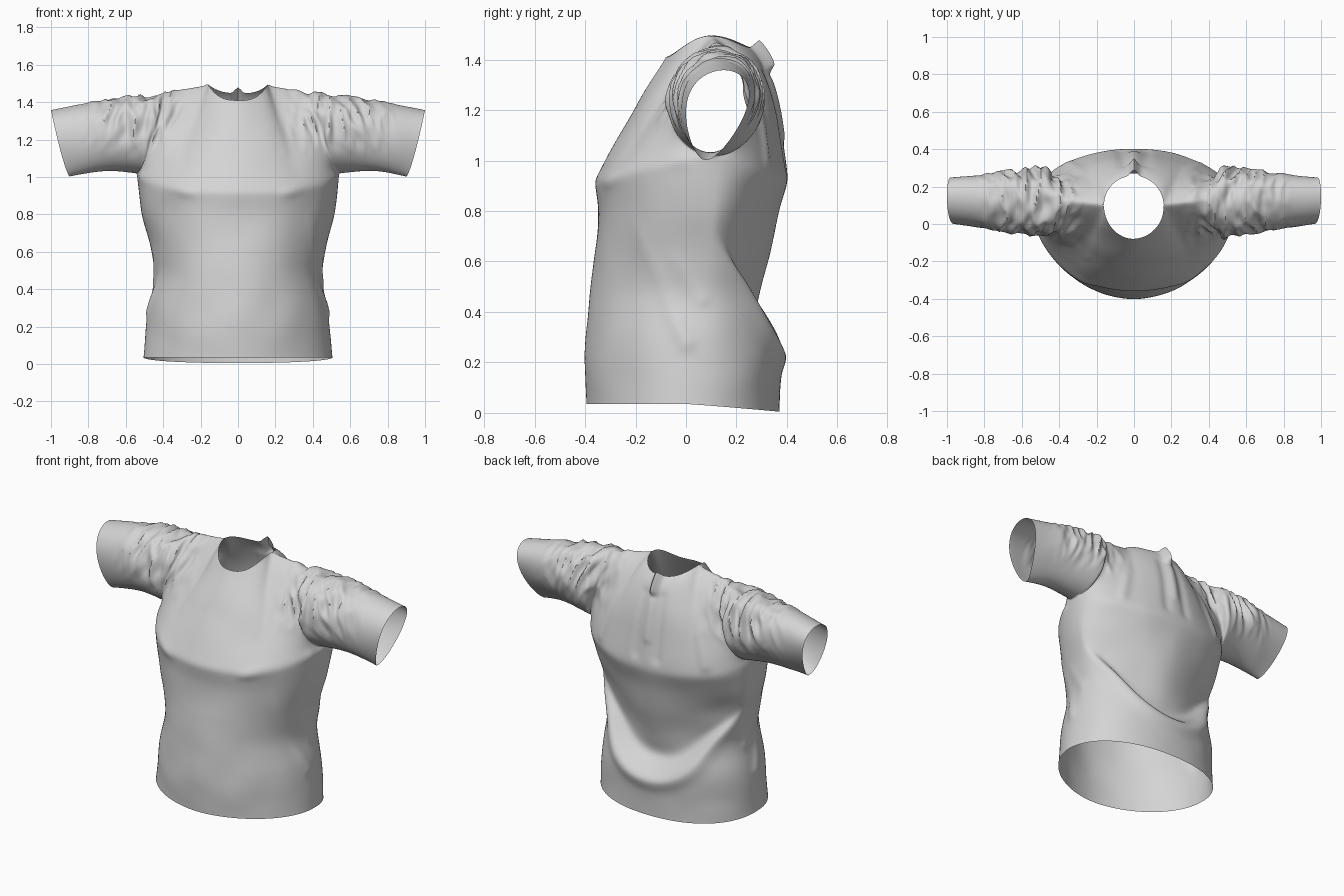
import bpy, bmesh, math
from math import sin, cos, pi
from mathutils import Vector, noise

if "Cube" in bpy.data.objects:
    bpy.data.objects.remove(bpy.data.objects["Cube"])

COLS, LOW, UP, ARM = 96, 80, 48, 64
FRONT, BACK = -1, 1

# Silhouette profiles as (height, value)
WIDTH = [(0, .508), (.15, .495), (.3, .48), (.47, .445), (.6, .465), (.8, .515), (1.02, .54)]
SEAM = [(0, .0), (.4, .05), (.7, .1), (1.02, .11)]
BELLY = [(0, -.392), (.2, -.402), (.4, -.387), (.6, -.365), (.8, -.35), (.92, -.362)]
SPINE = [(0, .37), (.15, .378), (.235, .4), (.28, .35), (.33, .275), (.43, .28), (.62, .33), (.8, .37), (.92, .402)]

# Cloth folds as (start, end, radius, height), repeated on both sides
FOLDS = [
    ((.42, -.25, .78), (.48, 0, .28), .035, .012),
    ((.48, -.05, .6), (.46, .06, .45), .03, .008),
    ((.25, -.34, .91), (.5, -.02, 1.0), .03, .008),
    ((.21, -.02, 1.44), (.27, -.2, 1.15), .025, .015),
    ((.3, .0, 1.4), (.38, -.12, 1.2), .02, .015),
    ((0, .24, 1.48), (0, .32, 1.37), .02, .045),
    ((0, .34, 1.32), (0, .38, 1.1), .025, .01),
    ((.06, .33, 1.35), (.07, .4, 1.0), .03, -.01),
    ((.24, .28, 1.38), (.36, .33, 1.0), .03, .01),
]


def mix(a, b, t):
    return a + (b - a) * t


def ramp(a, b, x):
    t = min(1, max(0, (x - a) / (b - a)))
    return t * t * (3 - 2 * t)


def profile(keys, z):
    """Smooth curve through the keys, constant past the ends."""
    z = min(max(z, keys[0][0]), keys[-1][0])
    n = len(keys)

    def slope(i):
        a, b = keys[max(i - 1, 0)], keys[min(i + 1, n - 1)]
        return (b[1] - a[1]) / (b[0] - a[0])
    i = next(j for j in range(n - 1) if z <= keys[j + 1][0])
    (z0, p), (z1, q) = keys[i], keys[i + 1]
    h = z1 - z0
    t = (z - z0) / h
    e = t * t * (3 - 2 * t)
    return mix(p, q, e) + h * t * (1 - t) * ((1 - t) * slope(i) - t * slope(i + 1))


# Body below the chest line: rounded half sections meeting at the side seams
def lower(side, u, v):
    s, c = sin(u * pi / 2), max(0, cos(u * pi / 2))
    hem = .035 - (.03 * c if side == BACK else 0)
    z = mix(hem, 1.02 - .1 * c, v)
    seam = profile(SEAM, z)
    if side == FRONT:
        depth = profile(BELLY, z)
        power = mix(1.08, .92, ramp(0, .9, z))
    else:
        # The tuck across the back rises towards the sides
        depth = profile(SPINE, z - .38 * s * s * (1 - ramp(.65, 1, z)))
        power = .9 + .17 * ramp(.2, .6, z) - .12 * ramp(.75, 1, z)
    x = math.copysign(abs(s) ** power, s) * profile(WIDTH, z)
    return Vector((x, seam + (depth - seam) * c ** power, z))


# Neckline and shoulder seam
def top_edge(side, u):
    a, sign = abs(u), math.copysign(1, u)
    if a >= .4:
        t = (a - .4) / .6
        return Vector((sign * mix(.16, .46, t), mix(.1, .13, t), mix(1.495, 1.435, t)))
    q = a / .4 * pi / 2
    low = 1.41 if side == FRONT else 1.45
    reach = .18 if side == FRONT else .16
    return Vector((sign * .16 * sin(q), .1 + side * reach * cos(q), mix(low, 1.495, sin(q) ** 3)))


# Chest and back panels, curving over to the shoulders and around the armholes
def upper(side, u, v):
    a, b, t = abs(u), lower(side, u, 1), top_edge(side, u)
    k = .05 + .4 * a * a if side == FRONT else .7
    w = a ** 5
    vz = mix(mix(v, sin(v * pi / 2), k), (1 - cos(pi * v)) / 2, w)
    vy = mix(v, 1 - cos(v * pi / 2), k)
    x = mix(b.x, t.x, v) * (1 - .05 * sin(pi * v) * w)
    y = mix(b.y, t.y, vy) + side * .19 * sin(pi * v) * w
    return Vector((x, y, mix(b.z, t.z, vz)))


# Sleeve: from the armhole loop to a slanted teardrop cuff
def sleeve(sign, t, s):
    side, v = (FRONT, 2 * t) if t <= .5 else (BACK, 2 - 2 * t)
    root = upper(side, sign, v)
    a = 2 * pi * t
    rise = (1 - cos(a)) / 2
    y = .15 - .115 * sin(a) * (1 - .35 * cos(a)) - .035 * (1 + cos(a))
    cuff = Vector((sign * (.9 + .1 * rise ** .75), y, 1.002 + .356 * rise))
    p = root.lerp(cuff, s)
    p.z += .02 * sin(pi * s) * (1 if cos(a) > 0 else 1 + cos(a) * .5) * abs(cos(a))
    return p


def add_grid(bm, func, nu, nv):
    rows = [[bm.verts.new(func(i / nu, j / nv)) for i in range(nu + 1)] for j in range(nv + 1)]
    for r, q in zip(rows, rows[1:]):
        for i in range(nu):
            bm.faces.new((r[i], r[i + 1], q[i + 1], q[i]))


def fold_height(p):
    m = Vector((abs(p.x), p.y, p.z))
    total = 0
    for start, end, radius, height in FOLDS:
        a, b = Vector(start), Vector(end)
        d = b - a
        t = min(1, max(0, (m - a).dot(d) / d.length_squared))
        total += height * math.exp(-((m - a - d * t).length / radius) ** 2)
    return total


# Bunched creases over the shoulders and upper sleeves
def crease_height(p):
    a = abs(p.x)
    mask = ramp(.22, .42, a) * (1 - ramp(.65, .88, a)) * ramp(1.08, 1.32, p.z)
    if mask == 0:
        return 0
    lean = a + .25 * (p.z - 1.2)
    n = noise.noise(Vector((lean * 15, p.y * 7 + 9 * math.copysign(1, p.x), p.z * 6)))
    m = noise.noise(Vector((lean * 28, p.y * 13, p.z * 11)))
    return mask * (.016 * (1 - 3 * abs(n)) + .012 * m)


def build_shirt():
    bm = bmesh.new()
    for side in (FRONT, BACK):
        add_grid(bm, lambda i, j: lower(side, 2 * i - 1, j), COLS, LOW)
        add_grid(bm, lambda i, j: upper(side, 2 * i - 1, j), COLS, UP)
    for sign in (-1, 1):
        add_grid(bm, lambda i, j: sleeve(sign, i, j), 2 * UP, ARM)
    bmesh.ops.remove_doubles(bm, verts=bm.verts[:], dist=.0002)
    bmesh.ops.recalc_face_normals(bm, faces=bm.faces[:])
    if min(bm.verts, key=lambda v: v.co.y).normal.y > 0:
        bmesh.ops.reverse_faces(bm, faces=bm.faces[:])
    # Soften the seams, keeping the open edges in place
    inner = [v for v in bm.verts if not v.is_boundary]
    for _ in range(8):
        bmesh.ops.smooth_vert(bm, verts=inner, factor=.5,
                              use_axis_x=True, use_axis_y=True, use_axis_z=True)
    bm.normal_update()
    moves = []
    for v in bm.verts:
        p = v.co
        soft = .006 * noise.noise(p * 5) * ramp(.03, .2, p.z) * (1 - ramp(.8, .95, abs(p.x)))
        moves.append(v.normal * (fold_height(p) + crease_height(p) + soft))
    for v, move in zip(bm.verts, moves):
        v.co += move
    mesh = bpy.data.meshes.new("shirt")
    bm.to_mesh(mesh)
    bm.free()
    obj = bpy.data.objects.new("shirt", mesh)
    bpy.context.collection.objects.link(obj)
    return obj


# Plain grey cloth
cloth = bpy.data.materials.new("grey_cloth")
cloth.use_nodes = True
grey = (.66, .66, .66, 1)
cloth.diffuse_color = grey
cloth.node_tree.nodes["Principled BSDF"].inputs["Base Color"].default_value = grey

shirt = build_shirt()
shirt.data.materials.append(cloth)
bpy.ops.object.select_all(action='DESELECT')
shirt.select_set(True)
bpy.context.view_layer.objects.active = shirt
bpy.ops.object.shade_smooth_by_angle(angle=math.radians(50))
